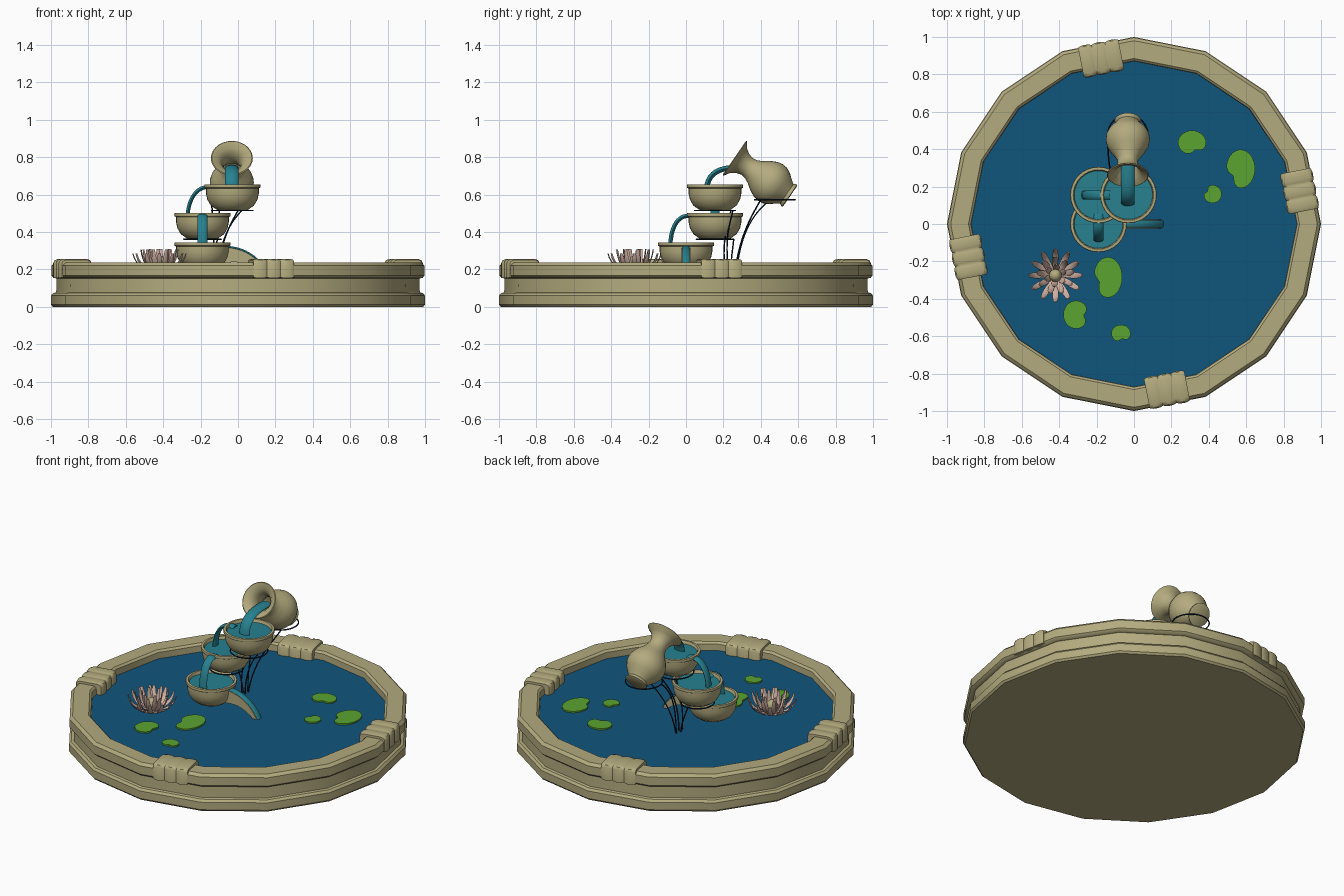
import bpy, bmesh, math
from mathutils import Vector, Matrix

if "Cube" in bpy.data.objects:
    bpy.data.objects.remove(bpy.data.objects["Cube"])

V = Vector
TAU = 2 * math.pi


def material(name, col):
    m = bpy.data.materials.new(name)
    m.diffuse_color = (*col, 1)
    m.use_nodes = True
    m.node_tree.nodes["Principled BSDF"].inputs["Base Color"].default_value = m.diffuse_color
    return m


STONE = material("sand stone", (0.45, 0.405, 0.21))
POND = material("deep blue water", (0.005, 0.09, 0.20))
FLOW = material("teal water", (0.02, 0.22, 0.28))
GREEN = material("leaf green", (0.105, 0.37, 0.03))
PETAL = material("pale pink", (0.62, 0.43, 0.36))
WIRE = material("dark navy metal", (0.004, 0.014, 0.03))


def loft(name, rings, mat, angle=35, matrix=None):
    """Skin a list of equal-length rings and cap both ends."""
    bm = bmesh.new()
    rows = [[bm.verts.new(p) for p in r] for r in rings]
    n = len(rows[0])
    for a, b in zip(rows, rows[1:]):
        for i in range(n):
            j = (i + 1) % n
            bm.faces.new((a[i], a[j], b[j], b[i]))
    bm.faces.new(rows[0])
    bm.faces.new(rows[-1])
    bmesh.ops.recalc_face_normals(bm, faces=bm.faces)
    me = bpy.data.meshes.new(name)
    bm.to_mesh(me)
    bm.free()
    ob = bpy.data.objects.new(name, me)
    bpy.context.collection.objects.link(ob)
    me.materials.append(mat)
    if matrix:
        ob.matrix_world = matrix
    bpy.ops.object.select_all(action='DESELECT')
    ob.select_set(True)
    bpy.context.view_layer.objects.active = ob
    bpy.ops.object.shade_smooth_by_angle(angle=math.radians(angle))
    return ob


def lathe(name, profile, mat, sides=32, matrix=None, angle=35):
    rings = [[V((r * math.cos(TAU * i / sides), r * math.sin(TAU * i / sides), z))
              for i in range(sides)] for r, z in profile]
    return loft(name, rings, mat, angle, matrix)


def bezier(a, b, c, d, n=12):
    a, b, c, d = V(a), V(b), V(c), V(d)
    return [a * (1-t)**3 + b * 3*t*(1-t)**2 + c * 3*t*t*(1-t) + d * t**3
            for t in (i / n for i in range(n + 1))]


def ribbon(name, path, side, width, thick, mat, sides=10):
    """Sweep a flat oval along a path; width is a function of 0..1."""
    side, rings, n = V(side), [], len(path)
    for k, p in enumerate(path):
        tan = (path[min(k + 1, n - 1)] - path[max(k - 1, 0)]).normalized()
        nor = tan.cross(side)
        w = width(k / (n - 1))
        rings.append([p + side * (w * math.cos(TAU * i / sides))
                      + nor * (thick * math.sin(TAU * i / sides)) for i in range(sides)])
    return loft(name, rings, mat, 60)


def wire(name, pts, closed=False):
    cu = bpy.data.curves.new(name, 'CURVE')
    cu.dimensions = '3D'
    cu.bevel_depth = 0.004
    cu.bevel_resolution = 1
    sp = cu.splines.new('POLY')
    sp.points.add(len(pts) - 1)
    for q, p in zip(sp.points, pts):
        q.co = (*p, 1)
    sp.use_cyclic_u = closed
    cu.materials.append(WIRE)
    bpy.context.collection.objects.link(bpy.data.objects.new(name, cu))


def wire_ring(name, c, r):
    wire(name, [(c[0] + r * math.cos(TAU * i / 32), c[1] + r * math.sin(TAU * i / 32), c[2])
                for i in range(32)], True)


# Sixteen-sided basin with foot, recessed wall and lip
lathe("basin", [(0.99, 0), (1, 0.012), (1, 0.06), (0.988, 0.074), (0.972, 0.078),
                (0.97, 0.152), (0.985, 0.155), (0.997, 0.167), (0.997, 0.22),
                (0.98, 0.237), (0.885, 0.237), (0.872, 0.225), (0.868, 0.12)], STONE, 16)
lathe("pond_water", [(0.875, 0.15), (0.875, 0.185)], POND, 16)

# Four ribbed saddles over the lip
SECTION = [(-.085, -.045), (-.085, .035), (-.078, .048), (-.06, .055), (.06, .055),
           (.078, .048), (.085, .035), (.085, -.045)]
for k in range(4):
    rings = []
    for i in range(25):
        u = i / 24
        s = 0.93 + 0.10 * abs(math.sin(u * 3 * math.pi)) ** 0.6
        rings.append([V((0.903 + x * s, (u - 0.5) * 0.22, 0.2 + z * s)) for x, z in SECTION])
    loft(f"rim_saddle_{k}", rings, STONE, 40,
         Matrix.Rotation(math.radians(11.25 + 90 * k), 4, 'Z'))

# Three stacked bowls, each filled with water
BOWLS = [(-0.03, 0.155, 0.515), (-0.19, 0.155, 0.362), (-0.19, 0.0, 0.205)]
BOWL = [(0.075, 0), (0.085, 0.005), (0.115, 0.026), (0.134, 0.058), (0.141, 0.09),
        (0.141, 0.118), (0.149, 0.122), (0.151, 0.13), (0.149, 0.139), (0.135, 0.14),
        (0.130, 0.132), (0.128, 0.09), (0.105, 0.045), (0.05, 0.025)]
for k, c in enumerate(BOWLS):
    m = Matrix.Translation(c)
    lathe(f"bowl_{k}", BOWL, STONE, 32, m)
    lathe(f"bowl_water_{k}", [(0.127, 0.10), (0.131, 0.122)], FLOW, 32, m)

# Tipped vase
base, mouth = V((-0.033, 0.557, 0.592)), V((-0.033, 0.262, 0.795))
rot = (mouth - base).to_track_quat('Z', 'Y').to_matrix().to_4x4()
VASE = [(0.064, 0), (0.071, 0.004), (0.069, 0.012), (0.063, 0.022), (0.075, 0.04),
        (0.1, 0.07), (0.115, 0.10), (0.118, 0.13), (0.112, 0.16), (0.094, 0.195),
        (0.072, 0.225), (0.057, 0.255), (0.054, 0.28), (0.062, 0.31), (0.08, 0.335),
        (0.108, 0.353), (0.112, 0.358), (0.107, 0.362), (0.075, 0.347), (0.055, 0.32),
        (0.045, 0.285), (0.047, 0.25), (0.06, 0.22), (0.04, 0.18)]
lathe("vase", VASE, STONE, 28, Matrix.Translation(base) @ rot)

# Falling water between vase, bowls and pond
ribbon("stream_vase", bezier((-.033, .34, .745), (-.033, .21, .75), (-.033, .12, .74), (-.033, .11, .63)),
       (1, 0, 0), lambda t: 0.036, 0.015, FLOW)
ribbon("stream_upper", bezier((-.13, .155, .635), (-.2, .155, .66), (-.265, .155, .60), (-.27, .155, .48)),
       (0, 1, 0), lambda t: 0.025, 0.011, FLOW)
ribbon("stream_middle", bezier((-.19, .05, .478), (-.19, -.02, .508), (-.19, -.08, .46), (-.19, -.085, .32)),
       (1, 0, 0), lambda t: 0.027, 0.012, FLOW)
arc = bezier((-.09, 0, .318), (-.01, 0, .325), (.10, 0, .29), (.152, 0, .18))
ribbon("stream_lower", arc, (0, 1, 0), lambda t: 0.02, 0.008, FLOW)

# Stone chute carrying the lowest stream
under = bezier((-.09, 0, .23), (-.01, 0, .25), (.06, 0, .24), (.13, 0, .175))
loft("chute", [[V((a.x, -.024, a.z - .002)), V((a.x, .024, a.z - .002)),
                V((b.x, .024, b.z)), V((b.x, -.024, b.z))] for a, b in zip(arc, under)], STONE)

# Thin metal stand: support rings and bent legs meeting behind the bowls
wire_ring("stand_ring_top", (-0.03, 0.155, 0.515), 0.11)
wire_ring("stand_ring_middle", (-0.19, 0.155, 0.362), 0.10)
wire_ring("stand_ring_vase", (-0.033, 0.475, 0.573), 0.108)
wire("vase_leg_left", bezier((-.14, .45, .573), (-.14, .36, .50), (-.13, .29, .40), (-.12, .27, .18)))
wire("vase_leg_right", bezier((.03, .40, .573), (0, .36, .50), (-.09, .29, .40), (-.11, .26, .18)))
wire("bowl_leg_left", bezier((-.10, .24, .515), (-.10, .22, .42), (-.12, .19, .35), (-.12, .21, .18)))
wire("bowl_leg_right", bezier((.02, .25, .515), (-.04, .24, .45), (-.09, .20, .38), (-.11, .23, .18)))
wire("bowl_leg_low", bezier((-.19, .255, .362), (-.17, .25, .30), (-.14, .24, .27), (-.13, .24, .18)))

# Water lily: three rings of upturned petals round a bud
lily = V((-0.42, -0.275, 0.185))
for ring, (count, reach, rise, turn) in enumerate([(12, 0.142, 0.10, 0), (9, 0.10, 0.122, 0.2),
                                                  (6, 0.06, 0.125, 0.4)]):
    for i in range(count):
        a = turn + TAU * i / count
        out, side = V((math.cos(a), math.sin(a), 0)), V((-math.sin(a), math.cos(a), 0))
        up = V((0, 0, 1))
        path = bezier(lily + out * 0.01 + up * 0.01, lily + out * reach * 0.6 + up * 0.01,
                      lily + out * reach * 0.9 + up * rise * 0.4, lily + out * reach + up * rise, 8)
        ribbon(f"petal_{ring}_{i}", path, side,
               lambda t: 0.006 + 0.010 * math.sin(math.pi * min(1, t * 0.95)), 0.0035, PETAL, 6)
lathe("lily_bud", [(0.02, 0), (0.03, 0.02), (0.034, 0.05), (0.028, 0.072), (0.015, 0.083), (0.004, 0.086)],
      STONE, 16, Matrix.Translation(lily))

# Kidney-shaped lily pads: x, y, half sizes, notch direction in degrees
PADS = [(.31, .435, .073, .063, -70), (.57, .295, .075, .10, 215), (.42, .16, .047, .047, 150),
        (-.14, -.285, .075, .105, 200), (-.31, -.485, .066, .073, -5), (-.07, -.585, .05, .045, -80)]
for k, (x, y, rx, ry, notch) in enumerate(PADS):
    outline = []
    for i in range(32):
        a = TAU * i / 32
        d = (a - math.radians(notch) + math.pi) % TAU - math.pi
        s = 1.03 - 0.38 * math.exp(-(d / 0.42) ** 2)
        outline.append(V((x + rx * s * math.cos(a), y + ry * s * math.sin(a), 0)))
    loft(f"lily_pad_{k}", [[p + V((0, 0, z)) for p in outline] for z in (0.182, 0.194)], GREEN)
